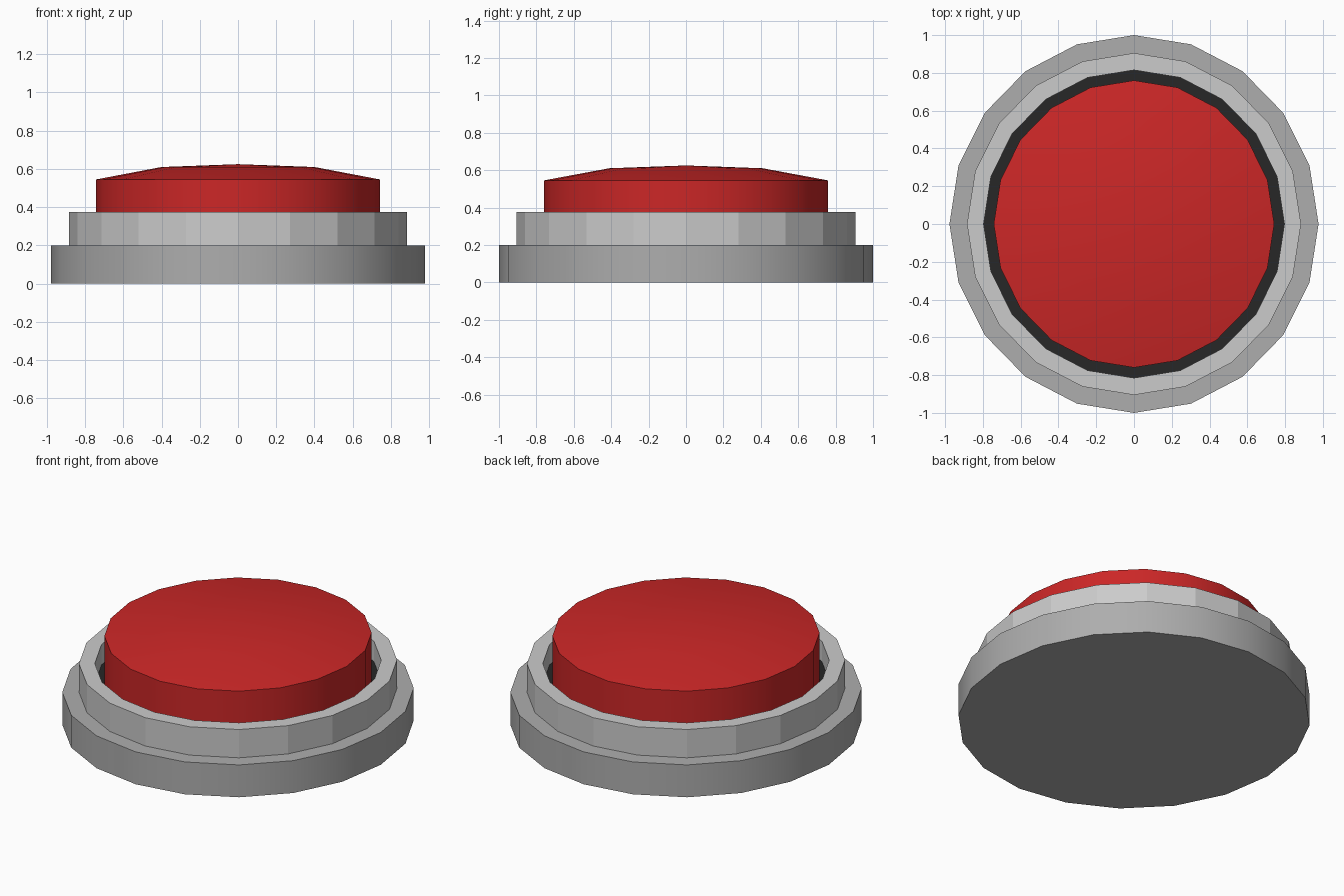
import bpy, bmesh, math

if "Cube" in bpy.data.objects:
    bpy.data.objects.remove(bpy.data.objects["Cube"])

SIDES = 20
X_SCALE = 0.977  # the button is slightly narrower in x than in y


def material(name, color):
    m = bpy.data.materials.new(name)
    m.diffuse_color = color
    m.use_nodes = True
    m.node_tree.nodes["Principled BSDF"].inputs["Base Color"].default_value = m.diffuse_color
    return m


def lathe(name, profile, mat=None, smooth=False, closed=False):
    """Spin (radius, z) points around z; radius 0 makes a pole."""
    bm = bmesh.new()
    rings = []
    for r, z in profile:
        if r == 0:
            rings.append([bm.verts.new((0, 0, z))] * SIDES)
        else:
            rings.append([bm.verts.new((r * X_SCALE * math.sin(math.tau * i / SIDES),
                                        r * math.cos(math.tau * i / SIDES), z))
                          for i in range(SIDES)])
    pairs = list(zip(rings, rings[1:]))
    if closed:
        pairs.append((rings[-1], rings[0]))
    for a, b in pairs:
        for i in range(SIDES):
            j = (i + 1) % SIDES
            corners = list(dict.fromkeys((a[i], a[j], b[j], b[i])))
            bm.faces.new(corners)
    # cap open ends
    if not closed:
        for ring, (r, z) in ((rings[0], profile[0]), (rings[-1], profile[-1])):
            if r > 0:
                bm.faces.new(ring)
    bmesh.ops.recalc_face_normals(bm, faces=bm.faces[:])
    mesh = bpy.data.meshes.new(name)
    bm.to_mesh(mesh)
    bm.free()
    ob = bpy.data.objects.new(name, mesh)
    bpy.context.collection.objects.link(ob)
    if mat:
        mesh.materials.append(mat)
    if smooth:
        bpy.ops.object.select_all(action='DESELECT')
        ob.select_set(True)
        bpy.context.view_layer.objects.active = ob
        bpy.ops.object.shade_smooth_by_angle(angle=math.radians(30))
    return ob


grey = material("dark_grey", (0.42, 0.42, 0.42, 1))
light = material("light_grey", (0.58, 0.58, 0.58, 1))
black = material("black", (0.02, 0.02, 0.02, 1))
red = material("red", (0.6, 0.02, 0.02, 1))

# Base plate
lathe("base", [(1.0, 0), (1.0, 0.2)], grey, smooth=True)

# Raised collar around the button
lathe("collar", [(0.905, 0.2), (0.905, 0.375), (0.815, 0.375), (0.815, 0.2)],
      light, closed=True)

# Dark floor of the gap between collar and button
lathe("gap_floor", [(0.815, 0.24), (0.76, 0.24)], black).data.update()
bpy.data.objects.remove(bpy.data.objects["gap_floor"])
lathe("gap_floor", [(0.815, 0.2), (0.815, 0.25), (0.755, 0.25), (0.755, 0.2)],
      black, closed=True)

# Domed push button
lathe("button", [(0.76, 0.2), (0.76, 0.545), (0.41, 0.61), (0, 0.625)], red, smooth=True)
